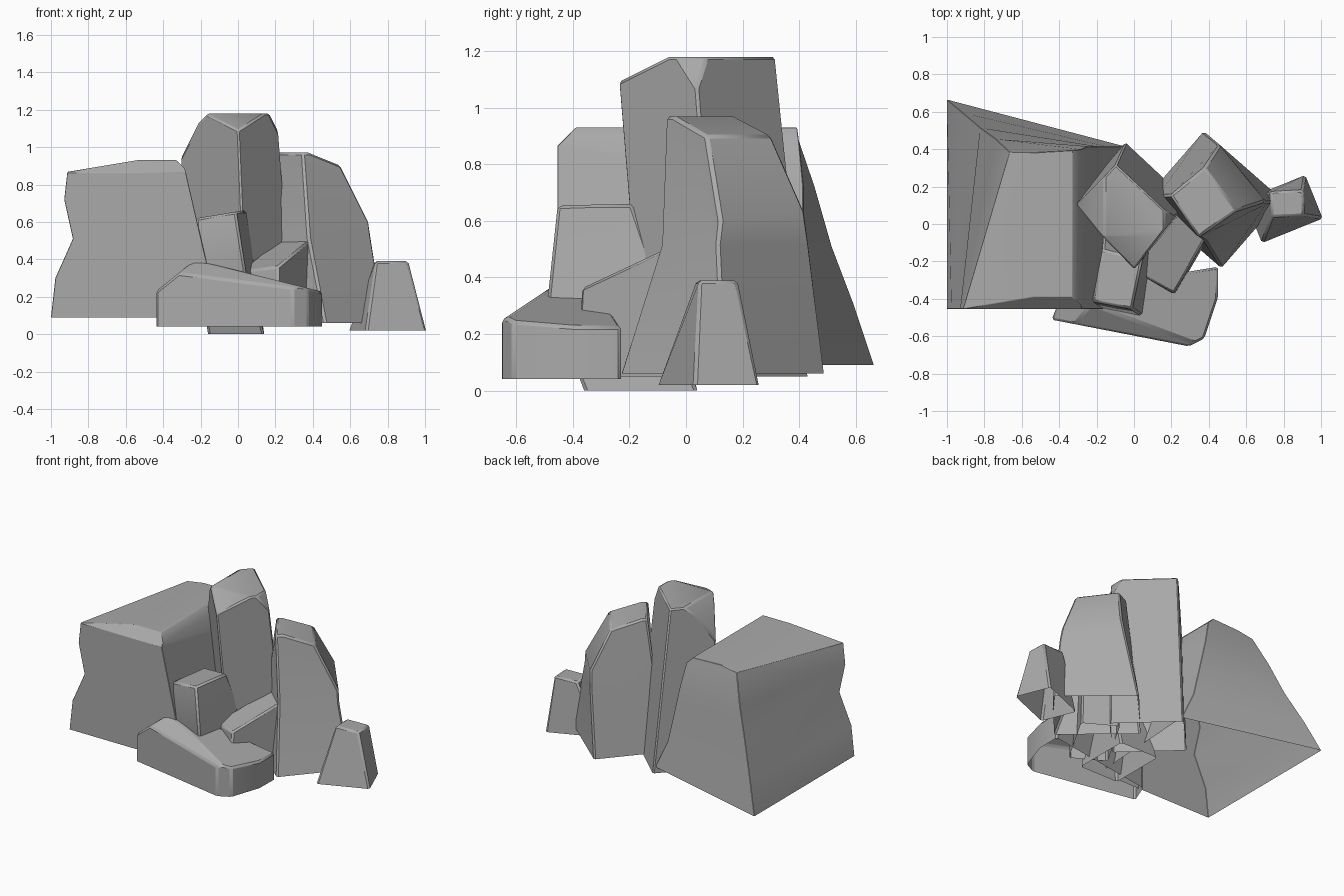
import bpy
import bmesh
from math import radians
from mathutils import Matrix, Vector

default_cube = bpy.data.objects.get("Cube")
if default_cube:
    bpy.data.objects.remove(default_cube, do_unlink=True)

CORNERS = {"front_left": (-1, -1), "front_right": (1, -1),
           "back_right": (1, 1), "back_left": (-1, 1)}


def make_material(name, grey):
    colour = (grey, grey, grey, 1)
    material = bpy.data.materials.new(name)
    material.use_nodes = True
    material.diffuse_color = colour
    material.node_tree.nodes["Principled BSDF"].inputs["Base Color"].default_value = colour
    return material


stone = make_material("grey stone", 0.4)


def make_ring(bm, centre, size, turn, height, pulls):
    """Add one turned rectangle of vertices, with chosen corners pulled aside."""
    rotation = Matrix.Rotation(radians(turn), 2)
    ring = []
    for corner, signs in CORNERS.items():
        offset = rotation @ Vector(s * w / 2 for s, w in zip(signs, size))
        place = centre + offset + Vector(pulls.get(corner, (0, 0)))
        ring.append(bm.verts.new((place.x, place.y, height)))
    return ring


def chip(bm, point, normal):
    """Slice off everything outside a plane and close the cut."""
    geometry = list(bm.verts) + list(bm.edges) + list(bm.faces)
    bmesh.ops.bisect_plane(bm, geom=geometry, plane_co=point,
                           plane_no=Vector(normal).normalized(), clear_outer=True)
    rim = [edge for edge in bm.edges if edge.is_boundary]
    bmesh.ops.holes_fill(bm, edges=rim, sides=0)


def rock(name, centre, size, turn, base, top, taper=(1, 1), lean=(0, 0),
         twist=0, pulls=({}, {}), chips=()):
    """Loft a tapering, leaning block, chip its faces and leave it hollow below."""
    bm = bmesh.new()
    rings = []
    for level, pull in enumerate(pulls):
        t = level / (len(pulls) - 1)
        scaled = [width * (1 + (ratio - 1) * t) for width, ratio in zip(size, taper)]
        middle = Vector(centre) + Vector(lean) * t
        rings.append(make_ring(bm, middle, scaled, turn + twist * t,
                               base + (top - base) * t, pull))
    for lower, upper in zip(rings, rings[1:]):
        for i in range(len(lower)):
            bm.faces.new((lower[i - 1], lower[i], upper[i], upper[i - 1]))
    bm.faces.new(rings[-1])
    bm.faces.new(reversed(rings[0]))
    bmesh.ops.recalc_face_normals(bm, faces=bm.faces)
    for point, normal in chips:
        chip(bm, point, normal)
    bmesh.ops.recalc_face_normals(bm, faces=bm.faces)
    underside = [face for face in bm.faces if face.normal.z < -0.9]
    bmesh.ops.delete(bm, geom=underside, context="FACES")

    mesh = bpy.data.meshes.new(name)
    bm.to_mesh(mesh)
    bm.free()
    mesh.materials.append(stone)
    obj = bpy.data.objects.new(name, mesh)
    bpy.context.collection.objects.link(obj)

    # Worn, narrow edges with soft shading between shallow facets
    bevel = obj.modifiers.new("worn edges", "BEVEL")
    bevel.width = 0.012
    bevel.segments = 1
    bevel.limit_method = "ANGLE"
    bevel.angle_limit = radians(35)
    bpy.ops.object.select_all(action="DESELECT")
    obj.select_set(True)
    bpy.context.view_layer.objects.active = obj
    bpy.ops.object.shade_smooth_by_angle(angle=radians(35))


# Broad boulder with a notched front corner and a spreading back foot
rock("broad_boulder", centre=(-.55, -.02), size=(.9, .87), turn=0, base=.09, top=.93,
     taper=(.68, 1), lean=(-.05, 0),
     pulls=({"back_left": (0, .25), "back_right": (.05, 0)},
            {"front_left": (0, 0), "back_left": (.06, .18)},
            {"front_left": (.07, 0), "back_left": (.13, .1)},
            {"back_left": (.19, .04)},
            {"back_left": (.25, -.04), "back_right": (0, -.02)}),
     chips=[((-.9, 0, .87), (-1, 0, 6)),
            ((0, -.43, .89), (0, -1, 1)),
            ((-.3, 0, .9), (1, 0, 1))])

# Tall pillar standing corner-on to the front
rock("tall_pillar", centre=(0, .14), size=(.37, .47), turn=47, base=.05, top=1.18,
     taper=(.85, .9), lean=(-.05, -.08),
     pulls=({}, {"front_left": (0, -.05)}),
     chips=[((0, -.22, 1.1), (0, -1, 2)),
            ((-.25, .1, 1.05), (-2, 0, 1)),
            ((-.19, 0, 1.15), (-1, 0, 1)),
            ((.19, 0, 1.13), (2, 0, 1))])

# Slab whose top curves down towards its back right end
rock("curved_slab", centre=(.42, .13), size=(.49, .55), turn=49, base=.06, top=.97,
     taper=(.76, .47), lean=(0, .03), twist=-13,
     pulls=({}, {"front_left": (-.02, .06), "front_right": (0, -.03)},
            {"front_left": (0, -.02)}),
     chips=[((.6, .2, .67), (8, 6, 5)),
            ((.5, .15, .9), (8, 6, 30))])

# Sloping ledge running forward from the slab
rock("sloping_ledge", centre=(.22, -.13), size=(.45, .25), turn=60, base=.05, top=.6,
     taper=(.9, .9), chips=[((.3, 0, .5), (-3, -3, 10))])

# Low flat rock in front, peaked near its left end, with worn corners
rock("flat_front_rock", centre=(.03, -.45), size=(.9, .3), turn=-11, base=.04, top=.45,
     pulls=[{"back_right": (-.05, .16), "back_left": (0, -.15)}] * 2,
     chips=[((.3, -.65, 0), (1, -2, 0)),
            ((.46, -.36, 0), (3, -1, 0)),
            ((0, -.65, .25), (0, -2, 3)),
            ((-.4, 0, .26), (-4, 0, 5)),
            ((0, 0, .34), (1, 0, 4))])

# Small upright block behind the flat rock
rock("small_block", centre=(-.01, -.16), size=(.3, .4), turn=0, base=0, top=.66,
     taper=(.73, .68), lean=(-.08, -.14), twist=-12,
     pulls=({}, {"front_left": (-.02, -.06), "front_right": (-.02, -.08)}, {}),
     chips=[((-.1, 0, .64), (-1, 0, 6))])

# Little outlying stone at the end of the group
rock("outlying_stone", centre=(.8, .08), size=(.35, .25), turn=22, base=.02, top=.39,
     taper=(.5, .55), lean=(.02, .03), twist=-20)
